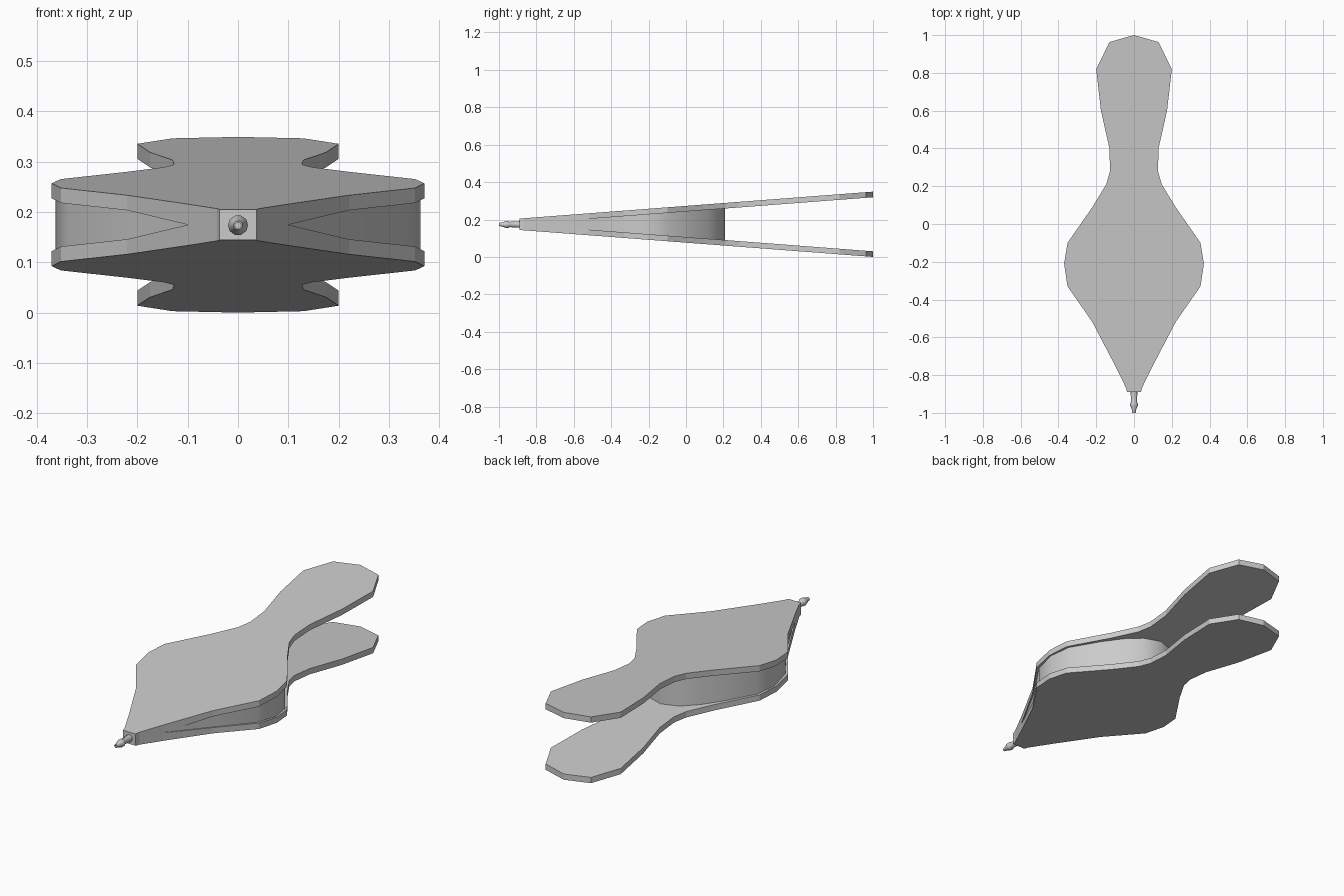
import bpy, bmesh, math

if "Cube" in bpy.data.objects:
    bpy.data.objects.remove(bpy.data.objects["Cube"])

MID = 0.1745
# half outline of a board (x, y), nozzle end to handle end
OUTLINE = [(0.037, -0.89), (0.042, -0.868), (0.1, -0.75), (0.22, -0.52), (0.352, -0.33),
           (0.37, -0.21), (0.352, -0.1), (0.22, 0.09), (0.147, 0.21), (0.127, 0.28),
           (0.13, 0.4), (0.175, 0.6), (0.2, 0.82), (0.13, 0.963), (0, 1.0)]
# half outline of the leather wall, rounded off at the back
LEATHER = [(0.095, -0.75), (0.212, -0.52), (0.338, -0.33), (0.362, -0.21), (0.338, -0.1),
           (0.24, 0.035), (0.165, 0.12), (0.09, 0.18), (0, 0.208)]


def outer(y):
    return 0.0305 + (y + 0.89) * 0.144 / 1.89


def inner(y):
    return 0.0 if y < -0.7 else outer(y) - 0.03


def loft(name, rings, caps=True):
    """Skin closed rings of points, cap the ends."""
    bm = bmesh.new()
    vs = [[bm.verts.new(p) for p in r] for r in rings]
    n = len(rings[0])
    for a, b in zip(vs, vs[1:]):
        for i in range(n):
            j = (i + 1) % n
            bm.faces.new((a[i], a[j], b[j], b[i]))
    if caps:
        bm.faces.new(vs[0])
        bm.faces.new(vs[-1])
    bmesh.ops.remove_doubles(bm, verts=bm.verts, dist=1e-5)
    bmesh.ops.recalc_face_normals(bm, faces=bm.faces)
    me = bpy.data.meshes.new(name)
    bm.to_mesh(me)
    bm.free()
    ob = bpy.data.objects.new(name, me)
    bpy.context.collection.objects.link(ob)
    return ob


def smooth(ob, angle):
    bpy.ops.object.select_all(action='DESELECT')
    ob.select_set(True)
    bpy.context.view_layer.objects.active = ob
    bpy.ops.object.shade_smooth_by_angle(angle=math.radians(angle))


# paddle boards with handles
for name, s in (("upper_board", 1), ("lower_board", -1)):
    loft(name, [[(-x, y, MID + s * inner(y)), (x, y, MID + s * inner(y)),
                 (x, y, MID + s * outer(y)), (-x, y, MID + s * outer(y))]
                for x, y in OUTLINE], caps=True)

# leather wall between the boards
loop = LEATHER + [(-x, y) for x, y in reversed(LEATHER[:-1])]
leather = loft("leather_wall", [[(x, y, MID + s * (inner(y) + 0.002)) for x, y in loop]
                                for s in (-1, 1)], caps=False)
smooth(leather, 40)

# turned nozzle with a small bore
SIDES = 10
NOZZLE = [(0.019, -0.88), (0.015, -0.942), (0.02, -0.95), (0.02, -0.96),
          (0.011, -0.985), (0.009, -1.0), (0.006, -1.0), (0.006, -0.97)]
nozzle = loft("nozzle", [[(r * math.cos(k * math.tau / SIDES), y,
                           MID - 0.001 + r * math.sin(k * math.tau / SIDES))
                          for k in range(SIDES)] for r, y in NOZZLE])
smooth(nozzle, 40)
